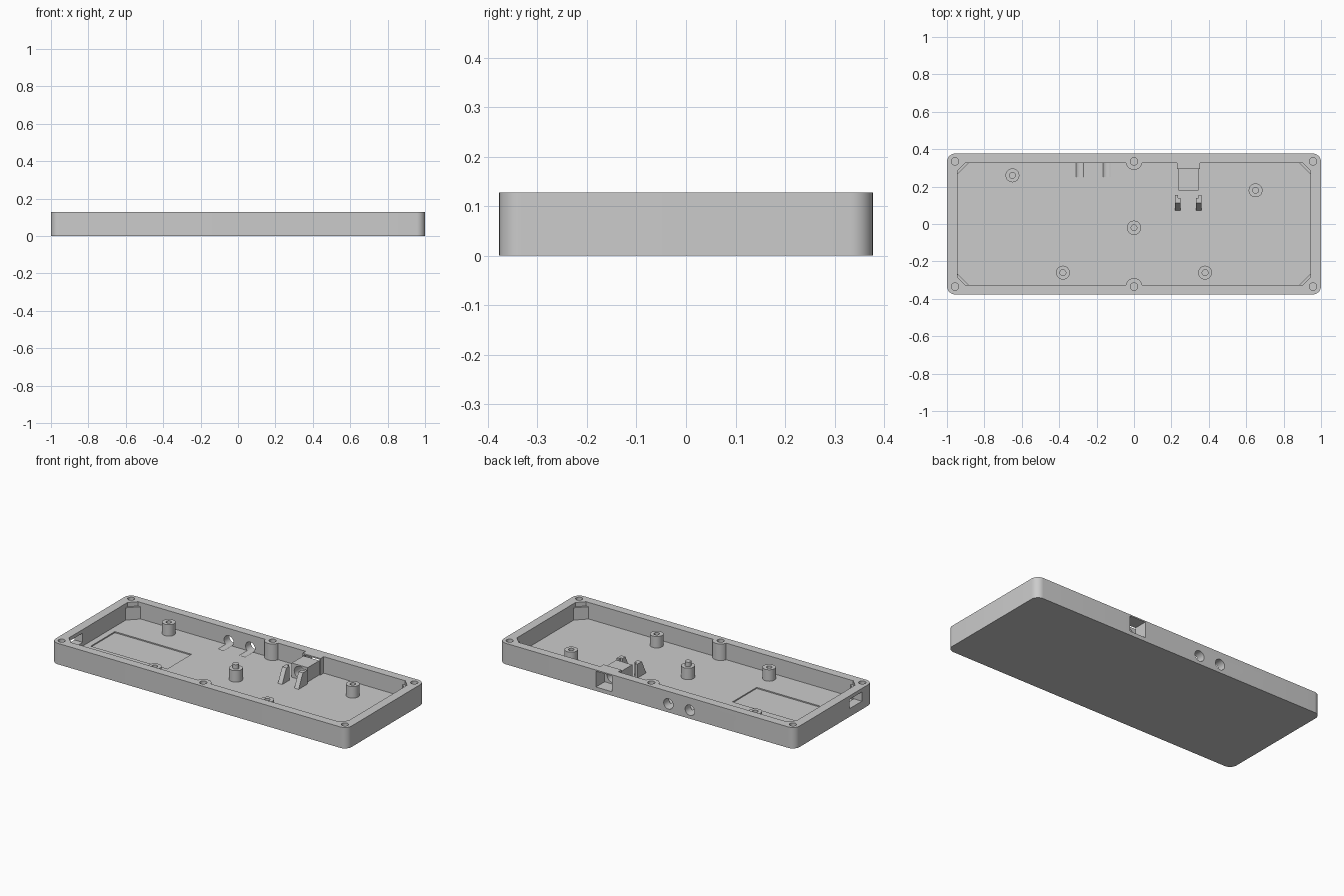
import bpy, bmesh, math

if "Cube" in bpy.data.objects:
    bpy.data.objects.remove(bpy.data.objects["Cube"], do_unlink=True)

H, FLOOR = 0.128, 0.027            # rim height, floor level
X, Y = 0.945, 0.325                # half size of the cavity
SCREW_X, SCREW_Y = 0.957, 0.335    # lid screws

grey = bpy.data.materials.new("plain grey")
grey.use_nodes = True
colour = (0.6, 0.6, 0.6, 1)
grey.diffuse_color = colour
grey.node_tree.nodes["Principled BSDF"].inputs["Base Color"].default_value = colour


def prism(name, points, lo, hi, axis="z"):
    """Extrude an outline along z, or a (y, z) outline along x."""
    def place(p, t):
        return (p[0], p[1], t) if axis == "z" else (t, p[0], p[1])
    bm = bmesh.new()
    face = bm.faces.new([bm.verts.new(place(p, lo)) for p in points])
    top = bmesh.ops.extrude_face_region(bm, geom=[face])["geom"]
    shift = (0, 0, hi - lo) if axis == "z" else (hi - lo, 0, 0)
    bmesh.ops.translate(bm, vec=shift, verts=[v for v in top if isinstance(v, bmesh.types.BMVert)])
    bmesh.ops.recalc_face_normals(bm, faces=bm.faces)
    mesh = bpy.data.meshes.new(name)
    bm.to_mesh(mesh)
    bm.free()
    mesh.materials.append(grey)
    ob = bpy.data.objects.new(name, mesh)
    bpy.context.collection.objects.link(ob)
    return ob


def box(name, x0, x1, y0, y1, z0, z1):
    return prism(name, [(x0, y0), (x1, y0), (x1, y1), (x0, y1)], z0, z1)


def arc(cx, cy, r, a0, a1, n):
    steps = [math.radians(a0 + (a1 - a0) * i / n) for i in range(n + 1)]
    return [(cx + r * math.cos(a), cy + r * math.sin(a)) for a in steps]


def cylinder(name, x, y, r, z0, z1, sides=32):
    return prism(name, arc(x, y, r, 0, 360, sides)[:-1], z0, z1)


def y_cylinder(name, x, z, r, y0, y1):
    ob = cylinder(name, 0, 0, r, y0, y1)
    for v in ob.data.vertices:
        a, b, t = v.co
        v.co = (x + a, t, z + b)
    ob.data.flip_normals()
    return ob


def combine(target, tool, operation):
    mod = target.modifiers.new("combine", "BOOLEAN")
    mod.operation, mod.object, mod.solver = operation, tool, "EXACT"
    bpy.context.view_layer.objects.active = target
    bpy.ops.object.modifier_apply(modifier=mod.name)
    bpy.data.objects.remove(tool, do_unlink=True)


def cut(target, tool):
    combine(target, tool, "DIFFERENCE")


def join(target, tool):
    combine(target, tool, "UNION")


def four_way(quarter):
    """Mirror a quarter outline running from the y axis to the x axis."""
    half = quarter + [(x, -y) for x, y in reversed(quarter)]
    return half + [(-x, y) for x, y in reversed(half) if x > 1e-6]


# Shell with rounded corners
R = 0.045
shell = prism("tray_shell", four_way(arc(1 - R, 0.377 - R, R, 90, 0, 10)), 0, H)

# Cavity outline, going round the middle bosses and corner chamfers
start = math.degrees(math.asin((Y - SCREW_Y) / R))
quarter = arc(0, SCREW_Y, R, -90, start, 10) + [(X - 0.042, Y), (X, Y - 0.042)]
quarter[0] = (0, SCREW_Y - R)
cut(shell, prism("cavity_cutter", four_way(quarter), FLOOR, 0.2))

# Corner blocks, stepped below the rim
for sx in (-1, 1):
    for sy in (-1, 1):
        corner = [(X - 0.06, Y), (X, Y - 0.06), (X + 0.01, Y - 0.06),
                  (X + 0.01, Y + 0.01), (X - 0.06, Y + 0.01)]
        join(shell, prism("corner_block", [(sx * x, sy * y) for x, y in corner], 0.015, 0.102))

# Power socket housing and its thicker wall
join(shell, box("socket_wall", 0.23, 0.352, 0.294, 0.345, 0.015, H))
join(shell, box("socket_block", 0.237, 0.345, 0.18, 0.30, 0.015, 0.114))
cut(shell, box("socket_recess", 0.237, 0.345, 0.293, 0.45, 0.024, 0.12))
cut(shell, y_cylinder("socket_bore", 0.291, 0.07, 0.037, 0.1, 0.35))

# Lid screw holes
for x in (-SCREW_X, 0, SCREW_X):
    for y in (-SCREW_Y, SCREW_Y):
        cut(shell, cylinder("screw_cutter", x, y, 0.02, 0.05, 0.2, 24))

# Round back openings, side port and shallow floor recess
for x in (-0.145, -0.29):
    cut(shell, y_cylinder("round_port", x, 0.052, 0.032, 0.25, 0.45))
cut(shell, box("side_port", -1.1, -0.9, -0.27, -0.15, 0.05, 0.106))
cut(shell, box("floor_recess", -0.908, -0.39, -0.125, 0.108, FLOOR - 0.007, 0.04))

# Mounting posts with pilot holes
parts = [shell]
for x, y in ((-0.65, 0.26), (0.65, 0.18), (-0.38, -0.26), (0.38, -0.26)):
    post = cylinder("mounting_post", x, y, 0.037, FLOOR - 0.003, 0.097)
    cut(post, cylinder("pilot_cutter", x, y, 0.016, 0.045, 0.2, 16))
    parts.append(post)

# Centre post with locating pin
parts.append(cylinder("centre_post", 0, -0.02, 0.038, FLOOR - 0.003, 0.097))
parts.append(cylinder("centre_pin", 0, -0.02, 0.018, 0.09, 0.124, 16))

# Pair of sloped retaining clips in front of the socket
slope = [(0.07, FLOOR - 0.002), (0.112, 0.112), (0.14, 0.112), (0.14, FLOOR - 0.002)]
for side in (-1, 1):
    inner, middle, outer = (0.29 + side * d for d in (0.041, 0.055, 0.07))
    parts.append(prism("retaining_clip", slope, min(inner, outer), max(inner, outer), "x"))
    parts.append(box("clip_arm", min(middle, outer), max(middle, outer),
                     0.135, 0.156, FLOOR - 0.002, 0.112))

# Smooth round surfaces, keeping edges sharp
bpy.ops.object.select_all(action="DESELECT")
for ob in parts:
    ob.select_set(True)
bpy.context.view_layer.objects.active = shell
bpy.ops.object.shade_smooth_by_angle(angle=math.radians(30))
